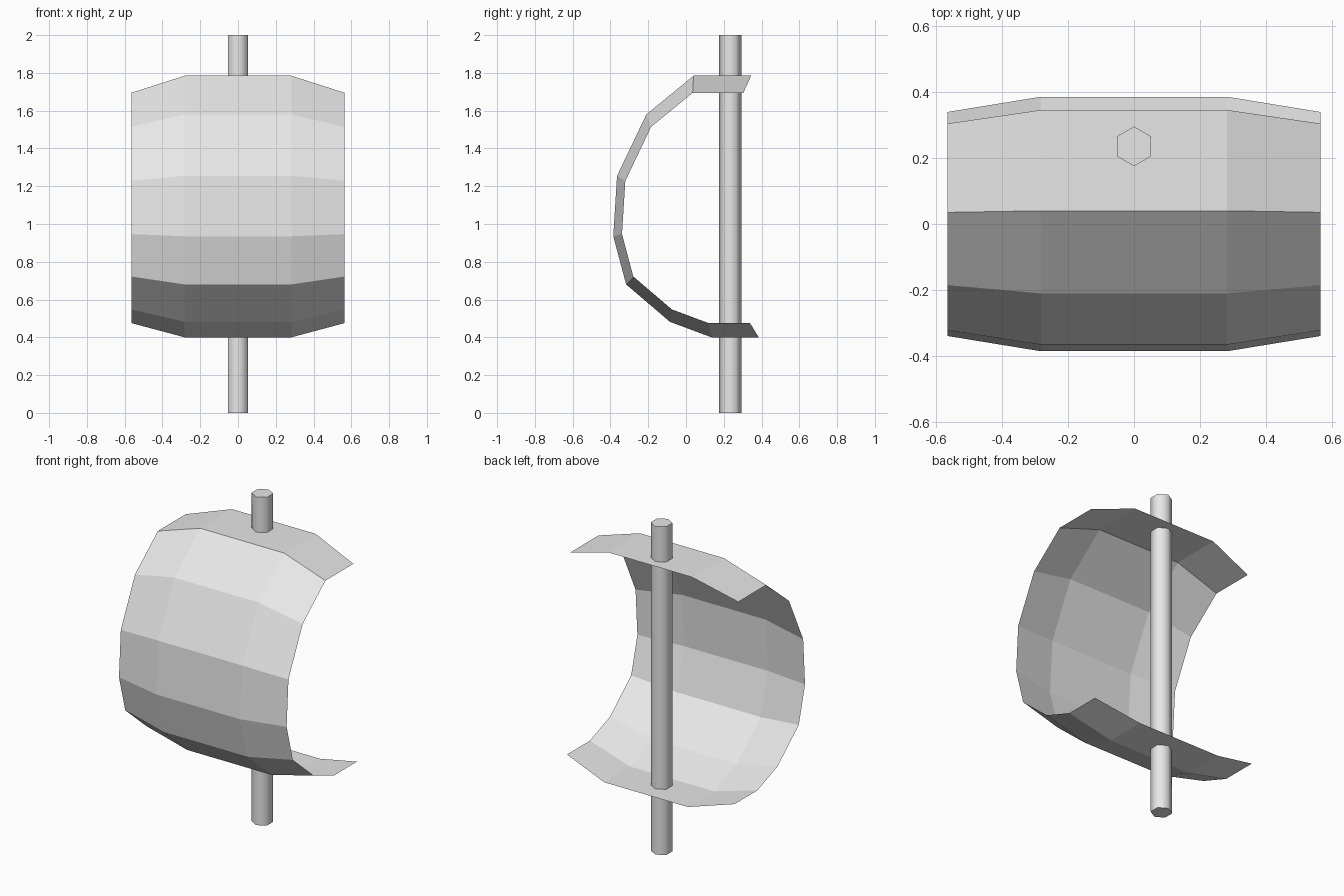
import bpy, bmesh, math

cube = bpy.data.objects.get("Cube")
if cube:
    bpy.data.objects.remove(cube, do_unlink=True)

grey = bpy.data.materials.new("light grey")
grey.use_nodes = True
grey.diffuse_color = (0.8, 0.8, 0.8, 1)
grey.node_tree.nodes["Principled BSDF"].inputs["Base Color"].default_value = (0.8, 0.8, 0.8, 1)

# Billowed sail: one open profile (y, z), drawn in toward its centre at both sides
PROFILE = [(0.345, 1.785), (0.04, 1.785), (-0.21, 1.58), (-0.365, 1.255), (-0.385, 0.935),
           (-0.317, 0.68), (-0.085, 0.482), (0.135, 0.40), (0.385, 0.40)]
CENTRE_Z = 1.03
COLUMNS = [(-0.565, 0.88), (-0.282, 1), (0.282, 1), (0.565, 0.88)]

bm = bmesh.new()
rows = [[bm.verts.new((x, y * s, CENTRE_Z + (z - CENTRE_Z) * s)) for y, z in PROFILE]
        for x, s in COLUMNS]
for a, b in zip(rows, rows[1:]):
    for i in range(len(PROFILE) - 1):
        bm.faces.new((a[i], a[i + 1], b[i + 1], b[i]))
mesh = bpy.data.meshes.new("sail")
bm.normal_update()
# Outward normals: the bulge faces forward
if sum(f.normal.y for f in bm.faces) > 0:
    bmesh.ops.reverse_faces(bm, faces=bm.faces[:])
bm.to_mesh(mesh)
bm.free()
mesh.materials.append(grey)
sail = bpy.data.objects.new("sail", mesh)
bpy.context.collection.objects.link(sail)

# Hexagonal mast through the top and bottom of the sail
bpy.ops.mesh.primitive_cylinder_add(vertices=6, radius=0.06, depth=2, location=(0, 0.235, 1))
mast = bpy.context.object
mast.name = "mast"
mast.data.materials.append(grey)
bpy.ops.object.shade_smooth_by_angle(angle=math.radians(65))
